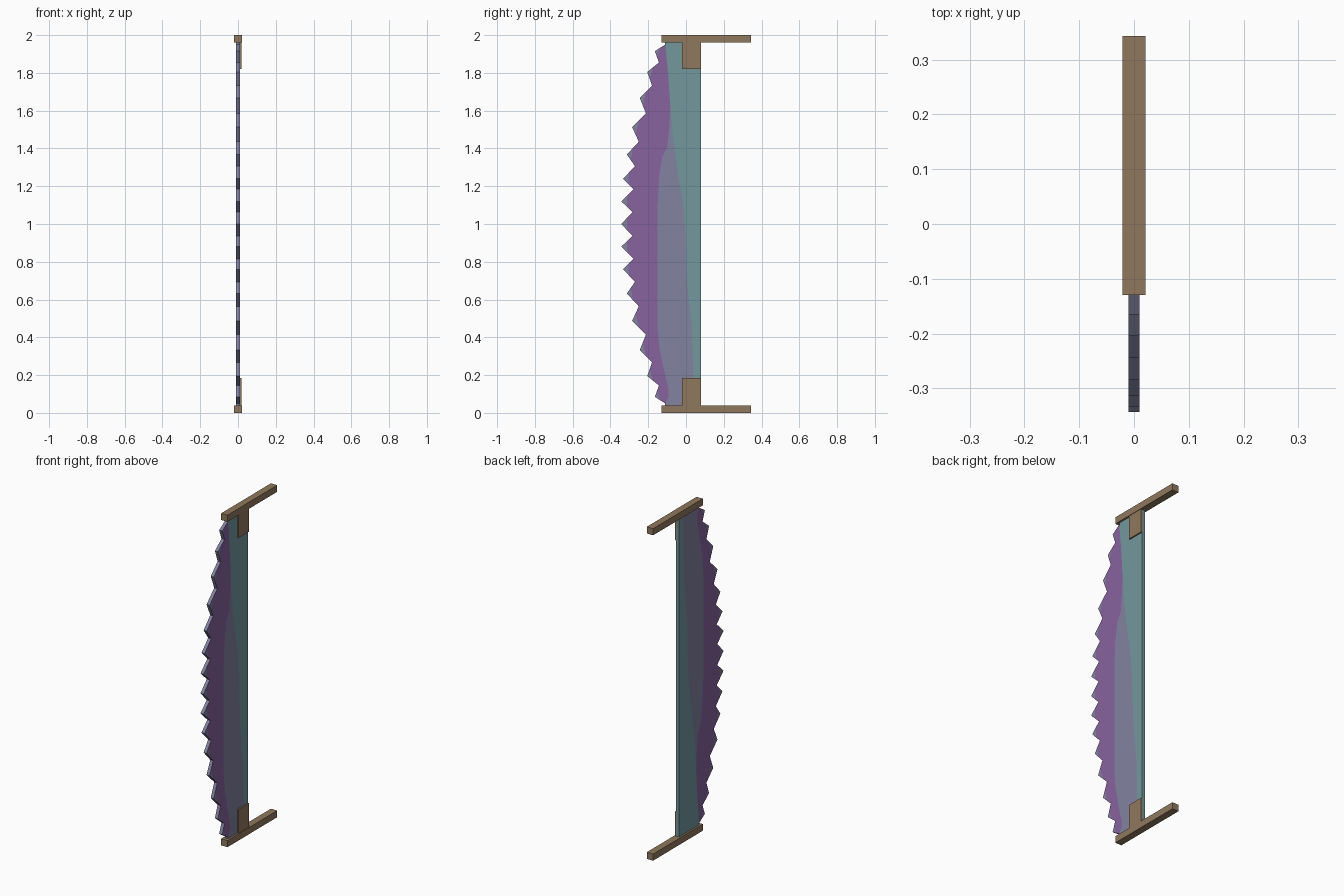
import bpy
import bmesh
from mathutils import Vector

if "Cube" in bpy.data.objects:
    bpy.data.objects.remove(bpy.data.objects["Cube"])


def srgb(h):
    out = []
    for i in (0, 2, 4):
        c = int(h[i:i + 2], 16) / 255
        out.append(c / 12.92 if c <= 0.04045 else ((c + 0.055) / 1.055) ** 2.4)
    return (*out, 1)


def material(name, h):
    m = bpy.data.materials.new(name)
    m.diffuse_color = srgb(h)
    m.use_nodes = True
    m.node_tree.nodes["Principled BSDF"].inputs["Base Color"].default_value = m.diffuse_color
    return m


wood = material("brown wood", "90785D")
teal = material("teal steel", "73989E")
grey = material("blue grey steel", "8282A0")
purple = material("purple steel", "87639F")
TEAL, GREY, PURPLE = 0, 1, 2


def box(name, lo, hi):
    lo, hi = Vector(lo), Vector(hi)
    bm = bmesh.new()
    bmesh.ops.create_cube(bm, size=1)
    for v in bm.verts:
        v.co = Vector([(lo[i] + hi[i]) / 2 + v.co[i] * (hi[i] - lo[i]) for i in range(3)])
    me = bpy.data.meshes.new(name)
    bm.to_mesh(me)
    bm.free()
    me.materials.append(wood)
    ob = bpy.data.objects.new(name, me)
    bpy.context.collection.objects.link(ob)


# Tooth line (y, z): valley, tip, valley ... for the upper half, then mirrored
half = [(-0.11, 1.95), (-0.165, 1.915), (-0.143, 1.855), (-0.205, 1.805),
        (-0.18, 1.733), (-0.245, 1.668), (-0.212, 1.585), (-0.285, 1.513),
        (-0.25, 1.436), (-0.313, 1.368), (-0.27, 1.306), (-0.333, 1.24),
        (-0.278, 1.184), (-0.343, 1.12), (-0.283, 1.063)]
teeth = half + [(-0.343, 1.0)] + [(y, 2 - z) for y, z in reversed(half)]
BACK, LOW, HIGH, T = 0.08, 0.03, 1.97, 0.01

# Colour borders along the blade, top to bottom
shared = [(-0.095, 1.8), (-0.083, 1.62)]
edge_purple = [(-0.088, 1.52), (-0.098, 1.41), (-0.125, 1.36), (-0.143, 1.25),
               (-0.15, 1.1), (-0.15, 0.45), (-0.14, 0.34), (-0.115, 0.22),
               (-0.093, 0.13), (-0.092, 0.085)]
edge_teal = [(-0.068, 1.45), (-0.04, 1.25), (-0.015, 1.1), (-0.005, 0.98),
             (0.005, 0.7), (0.03, 0.45), (0.036, 0.3), (0.036, LOW)]


def lerp(a, b, f):
    return (a[0] + (b[0] - a[0]) * f, a[1] + (b[1] - a[1]) * f)


# Split each tooth into a grey tip and a purple root
tips, root = [], [teeth[0]]
for i in range(1, len(teeth), 2):
    p = lerp(teeth[i], teeth[i - 1], 0.5)
    q = lerp(teeth[i], teeth[i + 1], 0.5)
    tips.append([p, teeth[i], q])
    root += [p, q, teeth[i + 1]]

regions = [(t, GREY) for t in tips]
regions.append((root + edge_purple[::-1] + shared[::-1], PURPLE))
regions.append(([shared[-1]] + edge_purple + [teeth[-1], (-0.11, LOW)] + edge_teal[::-1], GREY))
regions.append(([(-0.11, HIGH), teeth[0]] + shared + edge_teal + [(BACK, LOW), (BACK, HIGH)], TEAL))

# Saw blade: the left side is the right side turned half round
bm = bmesh.new()


def face(pts, mat):
    f = bm.faces.new([bm.verts.new(p) for p in pts])
    f.material_index = mat


for pts, mat in regions:
    face([(T, y, z) for y, z in pts], mat)
    face([(-T, y, 2 - z) for y, z in pts], mat)

# Blade rim
rim = [(-0.11, HIGH)] + teeth + [(-0.11, LOW), (BACK, LOW), (BACK, HIGH)]
for a, b in zip(rim, rim[1:] + rim[:1]):
    is_back = a[0] == BACK and b[0] == BACK
    face([(-T, *a), (-T, *b), (T, *b), (T, *a)], TEAL if is_back else GREY)
bmesh.ops.remove_doubles(bm, verts=bm.verts[:], dist=1e-5)
mesh = bpy.data.meshes.new("saw_blade")
bm.to_mesh(mesh)
bm.free()
for m in (teal, grey, purple):
    mesh.materials.append(m)
bpy.context.collection.objects.link(bpy.data.objects.new("saw_blade", mesh))

# Handles and their mounting plates at both ends
box("lower_handle", (-0.021, -0.13, 0), (0.021, 0.343, 0.04))
box("upper_handle", (-0.021, -0.13, 1.96), (0.021, 0.343, 2))
box("lower_plate", (0, -0.02, 0.03), (0.018, BACK, 0.185))
box("upper_plate", (0, -0.02, 1.82), (0.018, BACK, 1.97))
